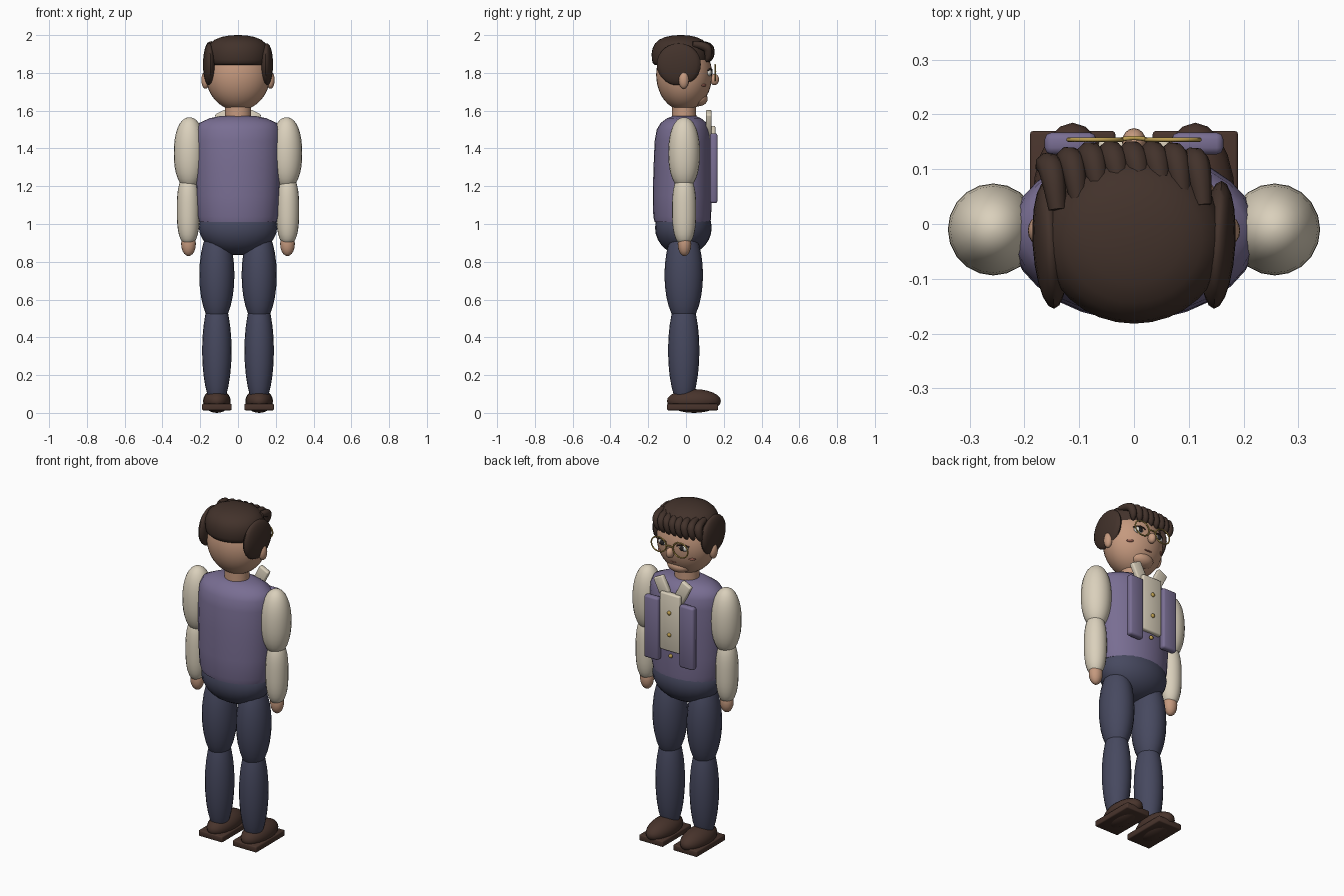
import bpy, bmesh, math
from mathutils import Vector, Matrix

if "Cube" in bpy.data.objects:
    bpy.data.objects.remove(bpy.data.objects["Cube"])

def mat(name, rgb):
    m = bpy.data.materials.new(name)
    m.diffuse_color = (*rgb, 1)
    m.use_nodes = True
    m.node_tree.nodes["Principled BSDF"].inputs["Base Color"].default_value = m.diffuse_color
    return m

SKIN = mat("skin", (0.56, 0.32, 0.21))
HAIR = mat("dark_brown", (0.055, 0.032, 0.024))
VEST = mat("purple", (0.19, 0.155, 0.29))
SHIRT = mat("cream", (0.70, 0.63, 0.50))
PANTS = mat("navy", (0.062, 0.066, 0.115))
SHOE = mat("shoe_brown", (0.065, 0.034, 0.025))
GOLD = mat("gold", (0.50, 0.34, 0.08))
WHITE = mat("eye_white", (0.80, 0.78, 0.72))
DARK = mat("eye_dark", (0.02, 0.018, 0.02))
PINK = mat("lip_rose", (0.30, 0.11, 0.08))

def finish(name, bm, material, smooth=True):
    bmesh.ops.recalc_face_normals(bm, faces=bm.faces[:])
    me = bpy.data.meshes.new(name)
    bm.to_mesh(me)
    bm.free()
    ob = bpy.data.objects.new(name, me)
    bpy.context.collection.objects.link(ob)
    me.materials.append(material)
    if smooth:
        bpy.ops.object.select_all(action='DESELECT')
        ob.select_set(True)
        bpy.context.view_layer.objects.active = ob
        bpy.ops.object.shade_smooth_by_angle(angle=math.radians(50))
    return ob

def blob(name, c, r, material, seg=24, rings=14, rot=None):
    bm = bmesh.new()
    m = Matrix.Translation(c) @ (rot or Matrix()) @ Matrix.Diagonal((*r, 1))
    bmesh.ops.create_uvsphere(bm, u_segments=seg, v_segments=rings, radius=1, matrix=m)
    return finish(name, bm, material)

def loft(name, x, rows, material, seg=28):
    """Stack of elliptical rings: (z, rx, ry, y centre)."""
    bm = bmesh.new()
    loops = []
    for z, rx, ry, cy in rows:
        loops.append([bm.verts.new((x + rx * math.cos(a), cy + ry * math.sin(a), z))
                      for a in (math.tau * i / seg for i in range(seg))])
    for a, b in zip(loops, loops[1:]):
        for i in range(seg):
            j = (i + 1) % seg
            bm.faces.new((a[i], a[j], b[j], b[i]))
    bm.faces.new(loops[0][::-1])
    bm.faces.new(loops[-1])
    return finish(name, bm, material)

def barrel(name, c, r, rz, material, power=2.6):
    """Limb segment, fuller than an ellipsoid."""
    rows = []
    for i in range(17):
        t = math.sin(math.pi * (i / 16 - 0.5)) * 0.999
        k = (1 - abs(t) ** power) ** (1 / power)
        rows.append((c[2] + rz * t, r[0] * k, r[1] * k, c[1]))
    return loft(name, c[0], rows, material, 20)

def box(name, c, size, material, bevel=0.008, roll=0):
    bm = bmesh.new()
    m = Matrix.Translation(c) @ Matrix.Rotation(roll, 4, 'Y') @ Matrix.Diagonal((*size, 1))
    bmesh.ops.create_cube(bm, size=1, matrix=m)
    bmesh.ops.bevel(bm, geom=bm.edges[:], offset=bevel, segments=2, profile=0.5, affect='EDGES')
    return finish(name, bm, material)

def tube(name, pts, radii, material, cyclic=False, res=2):
    cu = bpy.data.curves.new(name, 'CURVE')
    cu.dimensions = '3D'
    cu.bevel_depth = 1
    cu.bevel_resolution = res
    cu.resolution_u = 5
    cu.use_fill_caps = True
    sp = cu.splines.new('NURBS')
    sp.points.add(len(pts) - 1)
    for p, co, r in zip(sp.points, pts, radii):
        p.co = (*co, 1)
        p.radius = r
    sp.use_endpoint_u = not cyclic
    sp.use_cyclic_u = cyclic
    sp.order_u = 3
    cu.materials.append(material)
    ob = bpy.data.objects.new(name, cu)
    bpy.context.collection.objects.link(ob)
    return ob

# Torso and hips
loft("vest_torso", 0, [
    (1.01, 0.205, 0.148, -0.018), (1.04, 0.214, 0.153, -0.02), (1.15, 0.220, 0.156, -0.02),
    (1.30, 0.226, 0.154, -0.018), (1.44, 0.226, 0.150, -0.016), (1.50, 0.222, 0.141, -0.014),
    (1.535, 0.205, 0.122, -0.012), (1.56, 0.15, 0.09, -0.01), (1.572, 0.09, 0.06, -0.01)], VEST)
blob("hips", (0, -0.014, 0.98), (0.207, 0.150, 0.145), PANTS)
loft("neck", 0, [(1.53, 0.07, 0.065, -0.01), (1.66, 0.068, 0.063, -0.01)], SKIN)

# Limbs, hands and shoes
for s, side in ((-1, "left"), (1, "right")):
    blob(side + "_thigh", (s * 0.112, -0.012, 0.73), (0.093, 0.102, 0.265), PANTS, 20)
    blob(side + "_shin", (s * 0.112, -0.012, 0.33), (0.078, 0.083, 0.305), PANTS, 20)
    barrel(side + "_upper_arm", (s * 0.257, -0.01, 1.375), (0.083, 0.084), 0.19, SHIRT, 2.2)
    barrel(side + "_forearm", (s * 0.263, -0.01, 1.075), (0.061, 0.064), 0.185, SHIRT)
    blob(side + "_hand", (s * 0.262, -0.008, 0.895), (0.039, 0.036, 0.065), SKIN, 16, 10)
    blob(side + "_shoe", (s * 0.112, 0.042, 0.063), (0.073, 0.143, 0.063), SHOE, 20, 12)
    box(side + "_sole", (s * 0.112, 0.035, 0.031), (0.156, 0.27, 0.035), SHOE, 0.006)

# Vest fronts, shirt panel, collar and buttons
for s, side in ((-1, "left"), (1, "right")):
    box(side + "_vest_front", (s * 0.116, 0.147, 1.295), (0.094, 0.04, 0.37), VEST, 0.012)
    box(side + "_collar_flap", (s * 0.065, 0.121, 1.535), (0.066, 0.03, 0.13), SHIRT, 0.008,
        s * math.radians(27))
box("shirt_panel", (0, 0.138, 1.35), (0.13, 0.035, 0.34), SHIRT)
for z in (1.15, 1.28, 1.41):
    blob("button", (0, 0.158 if z > 1.2 else 0.145, z), (0.012, 0.01, 0.012), GOLD, 12, 8)

# Head
blob("head", (0, -0.01, 1.79), (0.171, 0.148, 0.19), SKIN, 32, 20)
blob("chin", (0, 0.065, 1.663), (0.07, 0.05, 0.04), SKIN)
blob("nose", (0, 0.150, 1.765), (0.022, 0.025, 0.030), SKIN, 16, 10)
for s, side in ((-1, "left"), (1, "right")):
    blob(side + "_ear", (s * 0.172, -0.012, 1.762), (0.022, 0.027, 0.046), SKIN, 16, 10)
    blob(side + "_eye", (s * 0.068, 0.120, 1.802), (0.030, 0.016, 0.020), WHITE, 16, 10)
    blob(side + "_iris", (s * 0.066, 0.133, 1.802), (0.014, 0.007, 0.015), DARK, 12, 8)
    tube(side + "_eyelid", [(s * 0.035, 0.136, 1.812), (s * 0.068, 0.138, 1.832),
                            (s * 0.102, 0.116, 1.812)], [0.004] * 3, HAIR)
    blob(side + "_cheek", (s * 0.105, 0.093, 1.735), (0.021, 0.011, 0.008), PINK, 12, 8,
         Matrix.Rotation(-s * 0.6, 4, 'Z'))
    # Spectacle rim
    tube(side + "_lens_rim", [(s * 0.071 + 0.05 * math.cos(a), 0.154, 1.800 + 0.044 * math.sin(a))
                              for a in (math.tau * i / 14 for i in range(14))],
         [0.004] * 14, GOLD, True)
tube("spectacle_bridge", [(-0.024, 0.154, 1.803), (0, 0.160, 1.815), (0.024, 0.154, 1.803)],
     [0.004] * 3, GOLD)
tube("mouth", [(-0.045, 0.109, 1.705), (0, 0.128, 1.695), (0.045, 0.109, 1.705)],
     [0.003, 0.005, 0.003], PINK)

# Hair: crown, side lobes and swept fringe
loft("hair_crown", 0, [(z, 0.166 * k, 0.154 * k, -0.028) for z, k in (
    (1.843, 0.90), (1.852, 0.96), (1.87, 0.99), (1.90, 1.0), (1.93, 0.97), (1.955, 0.89),
    (1.975, 0.75), (1.99, 0.53), (1.998, 0.27), (2.0, 0.05))], HAIR, 32)
for s, side in ((-1, "left"), (1, "right")):
    blob(side + "_hair_side", (s * 0.153, -0.038, 1.845), (0.032, 0.117, 0.112), HAIR, 20, 14,
         Matrix.Rotation(-s * 0.06, 4, 'Z'))
for i in range(8):
    x = -0.14 + 0.038 * i
    back = 0.02 + 0.05 * (1 - (x / 0.15) ** 2)
    front = 0.128 - 0.5 * max(0, abs(x - 0.01) - 0.06) ** 1.3
    pts = [(x, back, 1.952), (x - 0.008, front - 0.005, 1.945), (x - 0.02, front + 0.005, 1.90),
           (x - 0.026, front - 0.004, 1.868), (x - 0.028, front - 0.007, 1.858)]
    tube("fringe_lock", pts, [0.016, 0.025, 0.022, 0.014, 0.003], HAIR)
